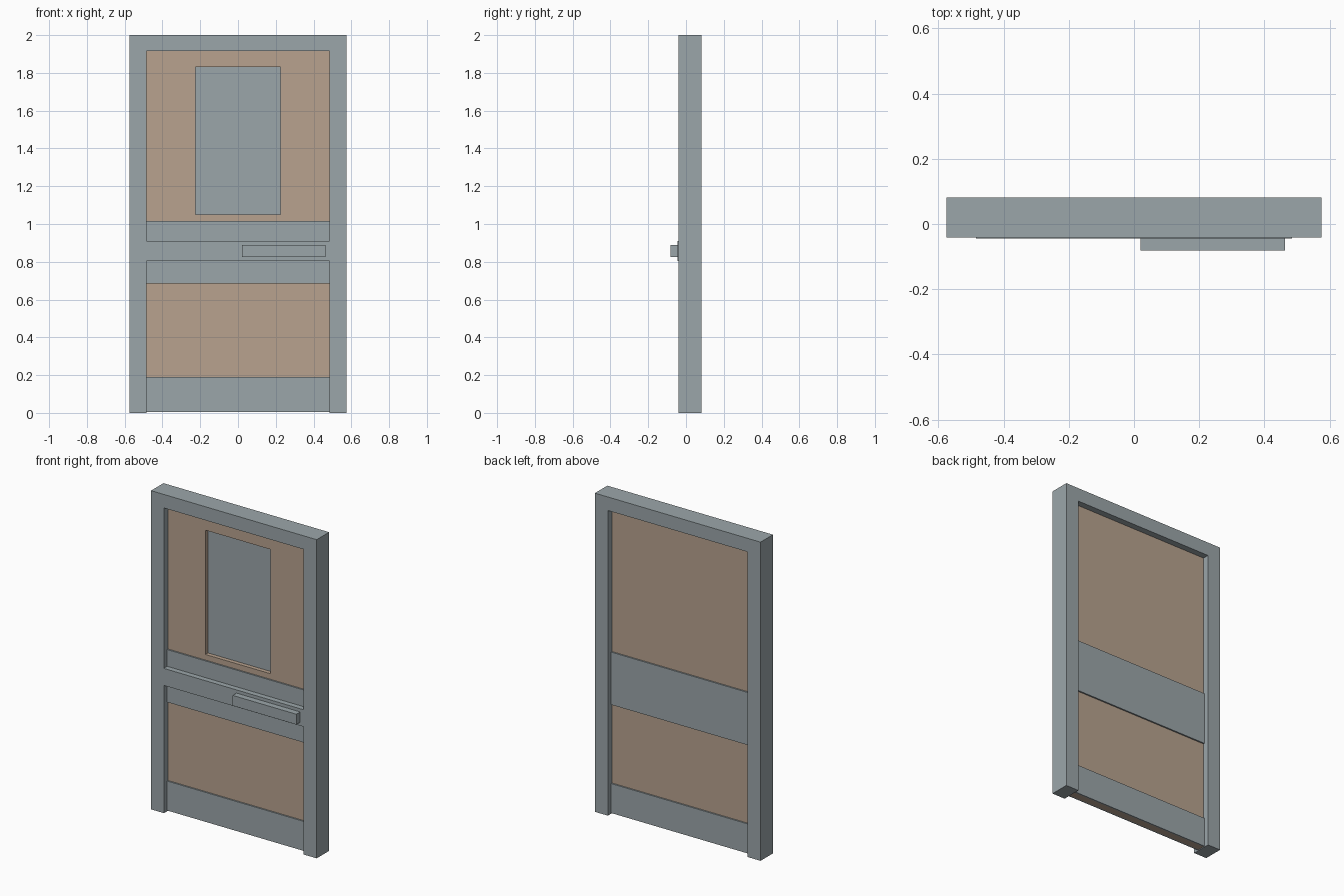
import bpy, bmesh

if "Cube" in bpy.data.objects:
    bpy.data.objects.remove(bpy.data.objects["Cube"])


def material(name, rgb):
    m = bpy.data.materials.new(name)
    m.diffuse_color = (*rgb, 1)
    m.use_nodes = True
    m.node_tree.nodes["Principled BSDF"].inputs["Base Color"].default_value = m.diffuse_color
    return m


GREY = material("grey metal", (0.33, 0.38, 0.40))
TAN = material("tan panel", (0.48, 0.365, 0.275))


def prism(name, outline, y0, y1, mat):
    """Extrude an x-z outline from y0 to y1."""
    bm = bmesh.new()
    face = bm.faces.new([bm.verts.new((x, y0, z)) for x, z in outline])
    ext = bmesh.ops.extrude_face_region(bm, geom=[face])
    verts = [v for v in ext["geom"] if isinstance(v, bmesh.types.BMVert)]
    bmesh.ops.translate(bm, verts=verts, vec=(0, y1 - y0, 0))
    bmesh.ops.recalc_face_normals(bm, faces=bm.faces)
    mesh = bpy.data.meshes.new(name)
    bm.to_mesh(mesh)
    bm.free()
    mesh.materials.append(mat)
    ob = bpy.data.objects.new(name, mesh)
    bpy.context.collection.objects.link(ob)
    return ob


def box(name, x0, x1, y0, y1, z0, z1, mat):
    return prism(name, [(x0, z0), (x1, z0), (x1, z1), (x0, z1)], y0, y1, mat)


W, IN, TOP = 0.575, 0.485, 1.915          # frame half width, opening half width, opening top
FRONT, BACK = -0.041, 0.082               # frame faces
SLAB_F, SLAB_B, PLATE = -0.001, 0.042, 0.009

# Door frame, open at the bottom
prism("door_frame", [(-W, 0), (-IN, 0), (-IN, TOP), (IN, TOP), (IN, 0),
                     (W, 0), (W, 2), (-W, 2)], FRONT, BACK, GREY)

# Door slab with a window recess on the front
slab = box("door_slab", -IN, IN, SLAB_F, SLAB_B, 0.005, TOP, TAN)
cutter = box("window_cutter", -0.225, 0.225, -0.1, 0.029, 1.05, 1.83, TAN)
cutter.hide_render = True
cutter.hide_viewport = True
cut = slab.modifiers.new("window", "BOOLEAN")
cut.operation = "DIFFERENCE"
cut.solver = "EXACT"
cut.object = cutter

# Window pane in the recess
box("window_pane", -0.225, 0.225, 0.025, 0.030, 1.05, 1.83, GREY)

# Kick plates and middle plates on both faces
for side, y0, y1 in (("front", SLAB_F - PLATE, SLAB_F), ("back", SLAB_B, SLAB_B + PLATE)):
    box(side + "_kick_plate", -IN, IN, y0, y1, 0.005, 0.19, GREY)
    box(side + "_middle_plate", -IN, IN, y0, y1, 0.685, 1.015, GREY)

# Push bar housing and bar
box("push_bar_housing", -IN, IN, -0.044, SLAB_F - PLATE, 0.803, 0.91, GREY)
box("push_bar", 0.02, 0.463, -0.082, -0.044, 0.825, 0.89, GREY)
